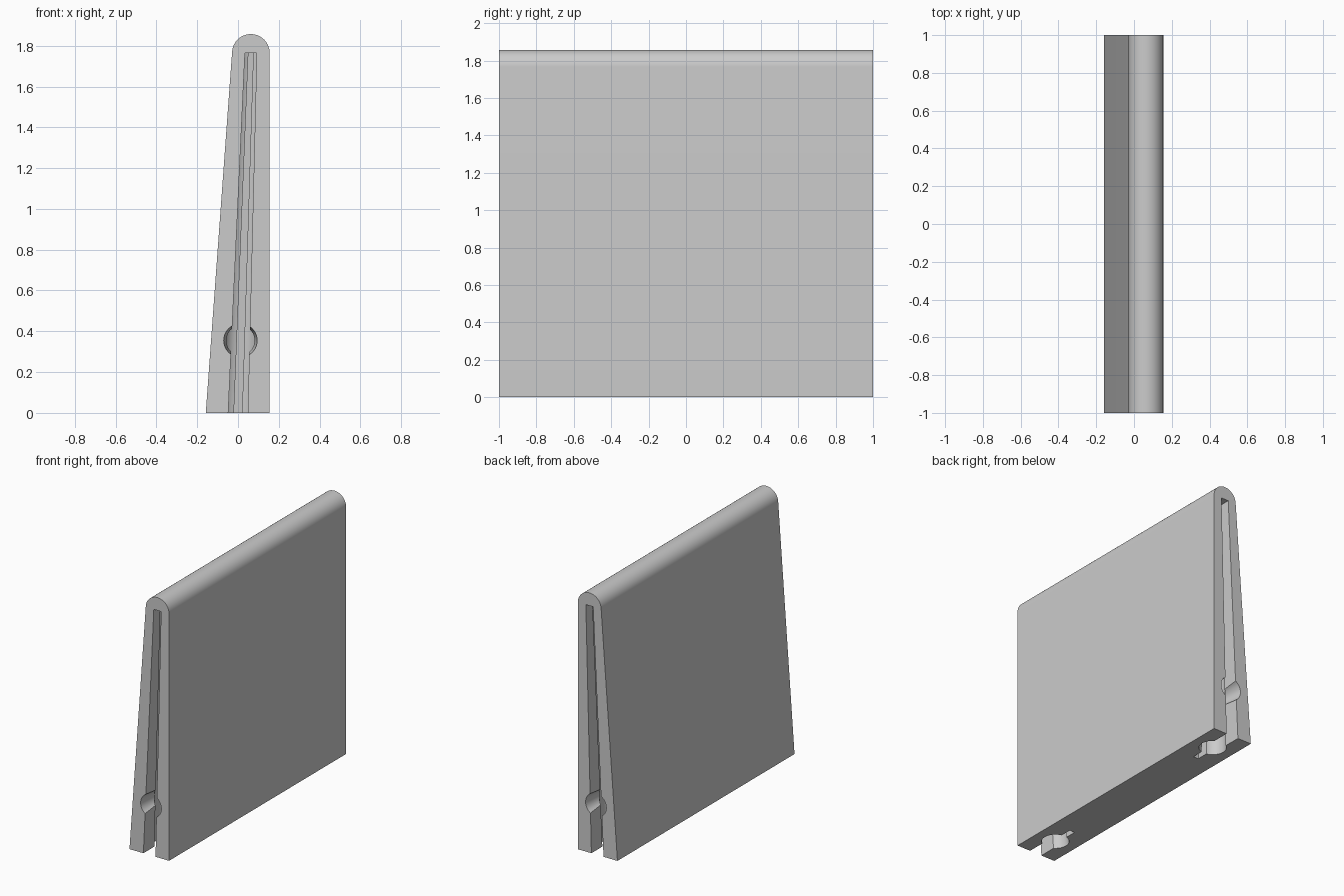
import bpy, bmesh, math

cube = bpy.data.objects.get("Cube")
if cube:
    bpy.data.objects.remove(cube, do_unlink=True)

SLOT_TOP = 1.765
TOP_X = 0.063

grey = bpy.data.materials.new("light grey")
grey.use_nodes = True
color = (0.6, 0.6, 0.6, 1)
grey.diffuse_color = color
grey.node_tree.nodes["Principled BSDF"].inputs["Base Color"].default_value = color


def loft(name, lower, upper):
    """Closed solid between two matching outlines."""
    bm = bmesh.new()
    a = [bm.verts.new(p) for p in lower]
    b = [bm.verts.new(p) for p in upper]
    n = len(a)
    bm.faces.new(a[::-1])
    bm.faces.new(b)
    for i in range(n):
        j = (i + 1) % n
        bm.faces.new((a[i], a[j], b[j], b[i]))
    bmesh.ops.recalc_face_normals(bm, faces=bm.faces[:])
    mesh = bpy.data.meshes.new(name)
    bm.to_mesh(mesh)
    bm.free()
    mesh.materials.append(grey)
    obj = bpy.data.objects.new(name, mesh)
    bpy.context.collection.objects.link(obj)
    return obj


# Wedge body with a rounded top, extruded along y
r = 0.092
profile = [(-0.158, 0), (0.155, 0)]
profile += [(TOP_X + r * math.cos(t), SLOT_TOP + r * math.sin(t))
            for t in (math.radians(175) * i / 32 for i in range(33))]
body = loft("wedge_body", [(x, -1, z) for x, z in profile],
            [(x, 1, z) for x, z in profile])


# Tapering keyhole channel: wide slot, round bore, narrow slit
def keyhole(radius=0.09, slot=0.048, slit=0.02, bore=0.2, deep=0.37):
    start = math.asin(slot / radius)
    end = math.pi - math.asin(slit / radius)
    half = [(slot, -0.1)]
    for i in range(17):
        t = start + (end - start) * i / 16
        half.append((radius * math.sin(t), bore - radius * math.cos(t)))
    half.append((slit, deep))
    return half + [(-x, y) for x, y in reversed(half)]


def channel_ring(side, z):
    f = z / SLOT_TOP
    s = 1 - 0.4 * f
    return [(TOP_X * f + x * s, side * (1 - y * s), z) for x, y in keyhole()]


# Flared round opening in each end, leading into the bore
def opening_ring(side, depth, radius):
    return [(0.012 + radius * math.cos(t), side * (1 - depth), 0.355 + radius * math.sin(t))
            for t in (math.tau * i / 40 for i in range(40))]


cutters = []
for side, word in ((-1, "front"), (1, "back")):
    cutters.append(loft(word + "_channel_cutter",
                        channel_ring(side, -0.1), channel_ring(side, SLOT_TOP)))
    cutters.append(loft(word + "_opening_cutter",
                        opening_ring(side, -0.02, 0.084), opening_ring(side, 0.17, 0.066)))

for cutter in cutters:
    mod = body.modifiers.new(cutter.name, "BOOLEAN")
    mod.operation = "DIFFERENCE"
    mod.solver = "EXACT"
    mod.object = cutter
    cutter.hide_render = True

# Bake the cuts and smooth the curved faces
bpy.ops.object.select_all(action="DESELECT")
body.select_set(True)
bpy.context.view_layer.objects.active = body
for mod in list(body.modifiers):
    bpy.ops.object.modifier_apply(modifier=mod.name)
for cutter in cutters:
    bpy.data.objects.remove(cutter, do_unlink=True)
bpy.ops.object.shade_smooth_by_angle(angle=math.radians(30))
